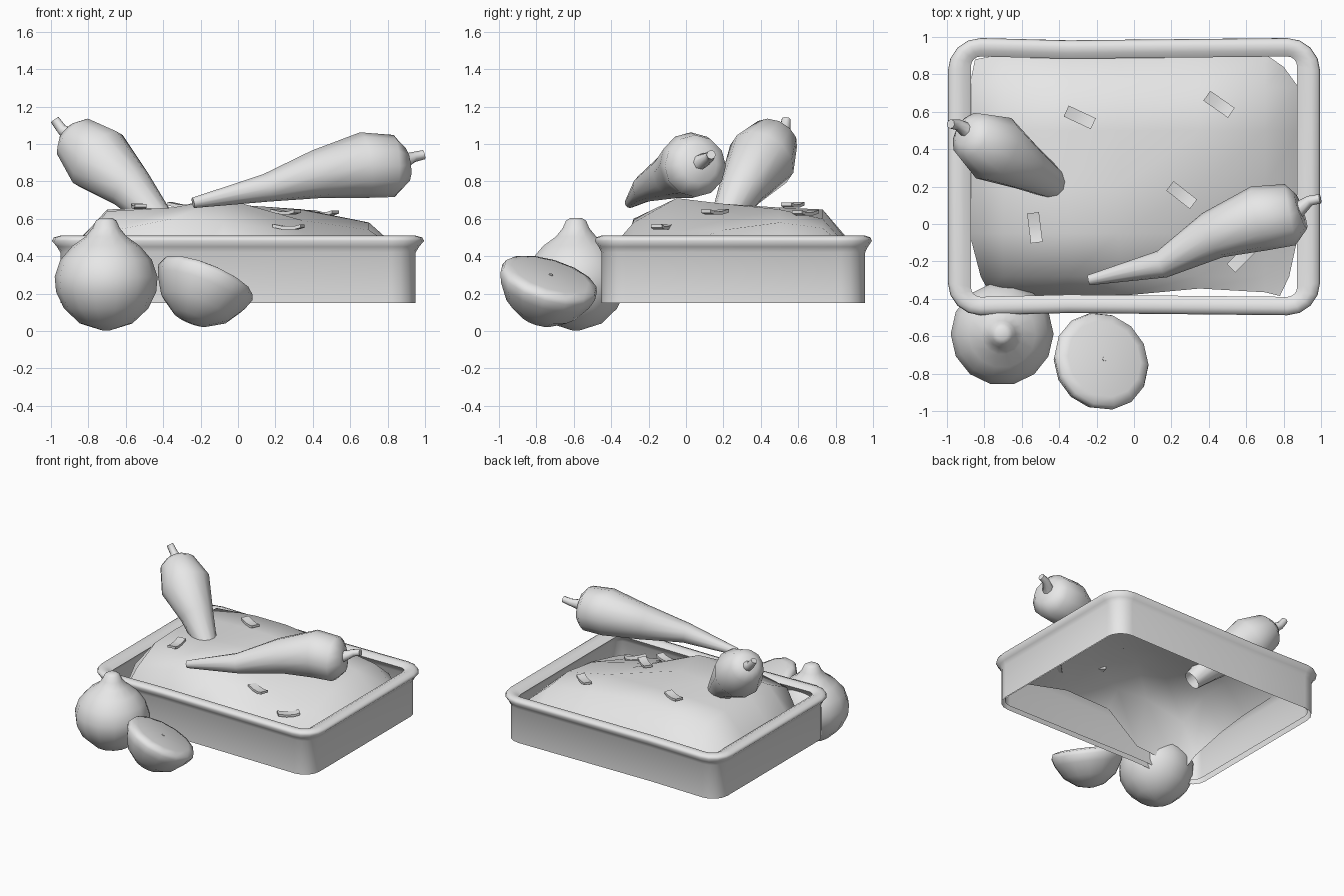
import bpy, bmesh, math
from mathutils import Vector, Matrix

cube = bpy.data.objects.get("Cube")
if cube:
    bpy.data.objects.remove(cube)

grey = bpy.data.materials.new("plain_grey")
grey.use_nodes = True
COLOUR = (0.8, 0.8, 0.8, 1)
grey.diffuse_color = COLOUR
grey.node_tree.nodes["Principled BSDF"].inputs["Base Color"].default_value = COLOUR


def finish(name, bm, angle):
    """Turn a bmesh into a smooth object with sharp hard edges."""
    bmesh.ops.recalc_face_normals(bm, faces=bm.faces)
    mesh = bpy.data.meshes.new(name)
    bm.to_mesh(mesh)
    bm.free()
    mesh.materials.append(grey)
    mesh.shade_smooth()
    mesh.set_sharp_from_angle(angle=math.radians(angle))
    obj = bpy.data.objects.new(name, mesh)
    bpy.context.scene.collection.objects.link(obj)


def skin(name, rings, cap_start=True, cap_end=True, angle=60):
    """Bridge equal-sized rings of points into a surface."""
    bm = bmesh.new()
    loops = [[bm.verts.new(p) for p in ring] for ring in rings]
    n = len(loops[0])
    for a, b in zip(loops, loops[1:]):
        for i in range(n):
            j = (i + 1) % n
            bm.faces.new((a[i], a[j], b[j], b[i]))
    if cap_start:
        bm.faces.new(loops[0])
    if cap_end:
        bm.faces.new(loops[-1])
    finish(name, bm, angle)


def tube(name, path, sides=12, **caps):
    """Round tube through (x, y, z, radius) stations."""
    pts = [Vector(p[:3]) for p in path]
    turns = [2 * math.pi * k / sides for k in range(sides)]
    rings = []
    for i, p in enumerate(pts):
        d = (pts[min(i + 1, len(pts) - 1)] - pts[max(i - 1, 0)]).normalized()
        u = d.cross(Vector((0, 0, 1))).normalized()
        v = u.cross(d)
        rings.append([p + path[i][3] * (u * math.cos(t) + v * math.sin(t)) for t in turns])
    skin(name, rings, **caps)


def lathe(name, profile, sides, matrix):
    """Revolve (radius, height) points about the local z axis."""
    turns = [2 * math.pi * k / sides for k in range(sides)]
    skin(name, [[matrix @ Vector((r * math.cos(t), r * math.sin(t), z)) for t in turns]
                for r, z in profile])


def tray_loop(inset, z, steps=4, bow=0.012):
    """Rounded rectangle whose long sides bow inward slightly."""
    hx, hy, radius, mid = 0.95 - inset, 0.705 - inset * 0.8, 0.13 - inset, 0.253
    ring = []
    for q, (sx, sy) in enumerate([(1, 1), (-1, 1), (-1, -1), (1, -1)]):
        for k in range(steps + 1):
            t = (q + k / steps) * math.pi / 2
            ring.append((sx * (hx - radius) + radius * math.cos(t),
                         mid + sy * (hy - radius) + radius * math.sin(t), z))
        if sx == sy:
            ring.append((-0.35, mid + sy * (hy - bow), z))
    return ring


# Tray: open-bottomed wall with a rolled rim, as (inset, height)
tray_profile = [(0, 0.15), (0, 0.42), (-0.018, 0.45), (-0.045, 0.482), (-0.035, 0.5),
                (0, 0.51), (0.04, 0.505), (0.078, 0.485), (0.06, 0.46), (0.035, 0.43),
                (0.03, 0.17)]
skin("tray", [tray_loop(i, z) for i, z in tray_profile],
     cap_start=False, cap_end=False, angle=80)

# Filling: uneven mound, sunken at the front left, with chopped corners
columns = [-0.88, -0.7, -0.35, -0.08, 0.35, 0.7, 0.88]
rows = [-0.385, -0.28, -0.05, 0.2, 0.5, 0.73, 0.91]
heights = ["20 22 25 46 44 37 36", "30 53 60 58 46 39 37", "42 64 66 71 53 46 40",
           "45 65 66 68 59 54 42", "46 64 66 66 65 58 42", "46 62 65 65 60 55 40",
           "40 42 44 44 42 40 38"]
bm = bmesh.new()
grid = [[bm.verts.new((x, y, int(h) / 100)) for x, h in zip(columns, line.split())]
        for y, line in zip(rows, heights)]
for r in range(len(rows) - 1):
    for c in range(len(columns) - 1):
        bm.faces.new((grid[r][c], grid[r][c + 1], grid[r + 1][c + 1], grid[r + 1][c]))
for r, c, dx, dy in [(0, 0, 0.1, 0.03), (1, 0, 0.06, 0), (0, -1, -0.1, 0), (1, -1, -0.05, 0),
                     (-1, -1, -0.08, -0.07), (-1, 0, 0.03, -0.03), (0, 4, 0, 0.04), (0, 5, 0, 0.02)]:
    grid[r][c].co += Vector((dx, dy, 0))
finish("filling", bm, 60)

# Peppers with bent stems
tube("right_pepper", [(-0.24, -0.30, 0.685, 0.028), (0.15, -0.215, 0.765, 0.075),
                      (0.42, -0.06, 0.838, 0.13), (0.67, 0.03, 0.887, 0.176),
                      (0.835, 0.05, 0.882, 0.166), (0.893, 0.07, 0.89, 0.1)])
tube("right_pepper_stem", [(0.87, 0.07, 0.9, 0.045), (0.94, 0.125, 0.93, 0.028),
                           (0.995, 0.135, 0.943, 0.025)], sides=8)
tube("left_pepper", [(-0.39, 0.19, 0.56, 0.07), (-0.575, 0.30, 0.765, 0.125),
                     (-0.75, 0.405, 0.92, 0.187), (-0.875, 0.475, 1.035, 0.13),
                     (-0.905, 0.49, 1.065, 0.07)], cap_start=False)
tube("left_pepper_stem", [(-0.88, 0.49, 1.04, 0.045), (-0.94, 0.53, 1.075, 0.03),
                          (-0.98, 0.535, 1.13, 0.025)], sides=8)

# Whole onion
onion_profile = [(0.02, 0.003), (0.14, 0.04), (0.225, 0.12), (0.268, 0.21), (0.275, 0.29),
                 (0.245, 0.38), (0.18, 0.455), (0.11, 0.505), (0.073, 0.55), (0.055, 0.59),
                 (0.03, 0.605)]
lathe("whole_onion", onion_profile, 14, Matrix.Translation((-0.705, -0.588, 0)))

# Half onion, cut face tilted away, with a small core mark
tilt = Vector((0.41, 0.3, 1)).to_track_quat('Z', 'Y').to_matrix().to_4x4()
place = Matrix.Translation((-0.158, -0.722, 0.3)) @ tilt
half_profile = [(0.02, -0.28), (0.1, -0.262), (0.195, -0.195), (0.252, -0.1), (0.27, -0.045),
                (0.258, -0.014), (0.21, 0)]
lathe("half_onion", half_profile, 14, place)
lathe("onion_core", [(0.012, -0.002), (0.012, 0.004)], 8, place)

# Scattered chips: x, y, z, turn in degrees
chips = [(-0.29, 0.57, 0.672, -25), (0.455, 0.64, 0.63, -35), (0.255, 0.155, 0.635, -38),
         (-0.53, -0.02, 0.665, -83), (0.27, -0.13, 0.555, -20), (0.575, -0.18, 0.46, 45)]
for number, (x, y, z, turn) in enumerate(chips, 1):
    spin = Matrix.Translation((x, y, z)) @ Matrix.Rotation(math.radians(turn), 4, 'Z')
    rings = [[spin @ Vector((along, s * 0.032, lift + t * 0.009))
              for s, t in [(-1, -1), (1, -1), (1, 1), (-1, 1)]]
             for along, lift in [(-0.08, 0.008), (-0.02, -0.004), (0.04, -0.004), (0.08, 0.006)]]
    skin(f"chip_{number}", rings, angle=30)
